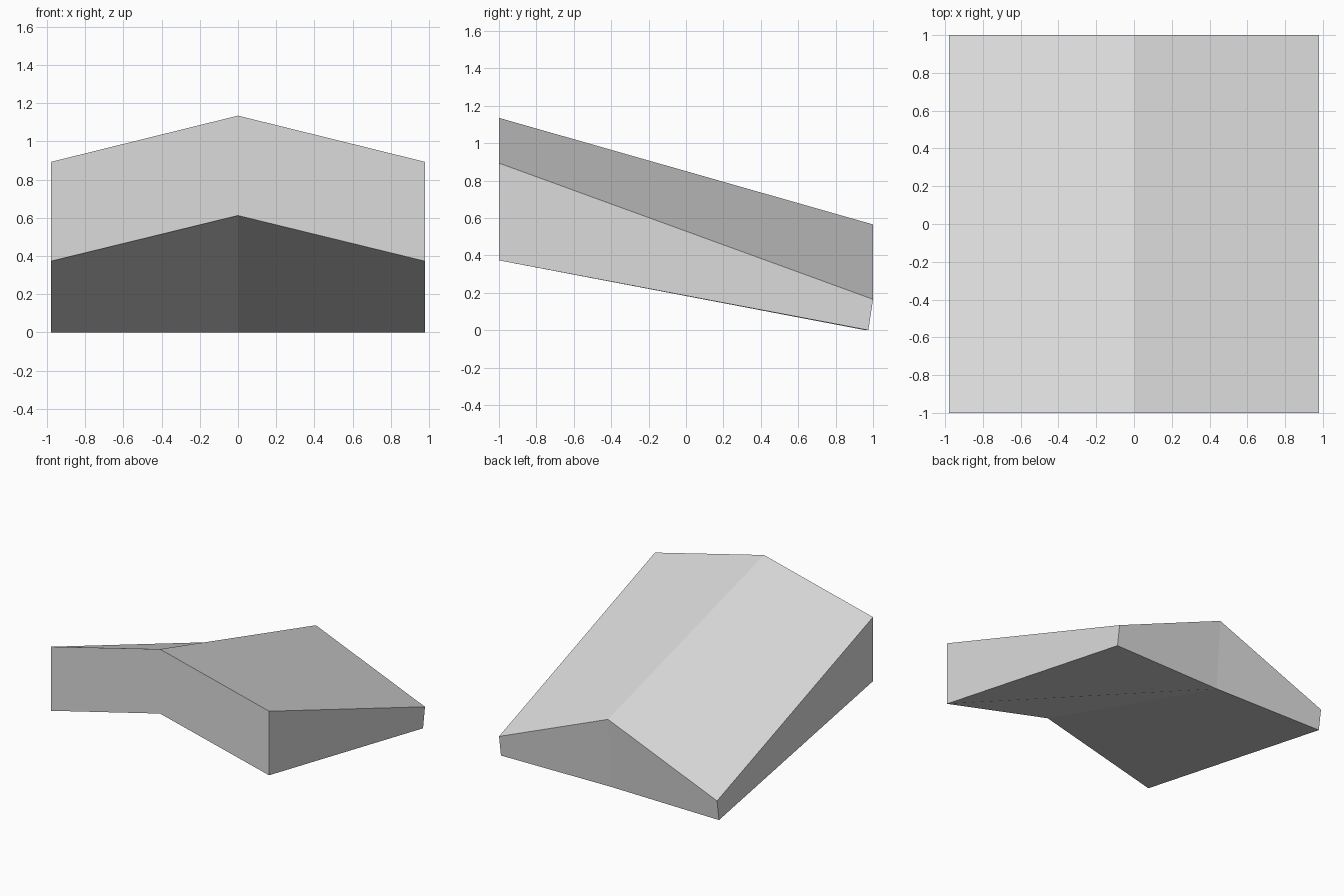
import bpy
import bmesh

default_cube = bpy.data.objects.get("Cube")
if default_cube:
    bpy.data.objects.remove(default_cube, do_unlink=True)

HALF_WIDTH = 0.979

# Plain light grey finish
grey = bpy.data.materials.new("light_grey")
grey.use_nodes = True
colour = (0.71, 0.71, 0.71, 1)
grey.diffuse_color = colour
bsdf = next(n for n in grey.node_tree.nodes if n.type == "BSDF_PRINCIPLED")
bsdf.inputs["Base Color"].default_value = colour

bm = bmesh.new()


def section(x, front_low, front_high, back_high, back_low_y):
    """Corners of one lengthwise section: front low/high, back high/low."""
    points = [(-1, front_low), (-1, front_high), (1, back_high), (back_low_y, 0)]
    return [bm.verts.new((x, y, z)) for y, z in points]


def side_section(x):
    return section(x, 0.373, 0.893, 0.165, 0.975)


right_side = side_section(-HALF_WIDTH)
ridge = section(0, 0.612, 1.135, 0.565, 0.957)
left_side = side_section(HALF_WIDTH)

# Join neighbouring sections with quads, one strip for each half
for a, b in ((right_side, ridge), (ridge, left_side)):
    a_fl, a_fh, a_bh, a_bl = a
    b_fl, b_fh, b_bh, b_bl = b
    bm.faces.new((a_fl, b_fl, b_fh, a_fh))  # front end
    bm.faces.new((b_fh, b_bh, a_bh, a_fh))  # roof slope
    bm.faces.new((b_bl, a_bl, a_bh, b_bh))  # back end
    bm.faces.new((a_bl, b_bl, b_fl, a_fl))  # underside

# Side walls
bm.faces.new(right_side)
bm.faces.new(left_side[::-1])

mesh = bpy.data.meshes.new("ridged_wedge")
bm.to_mesh(mesh)
bm.free()
mesh.materials.append(grey)
wedge = bpy.data.objects.new("ridged_wedge", mesh)
bpy.context.collection.objects.link(wedge)
